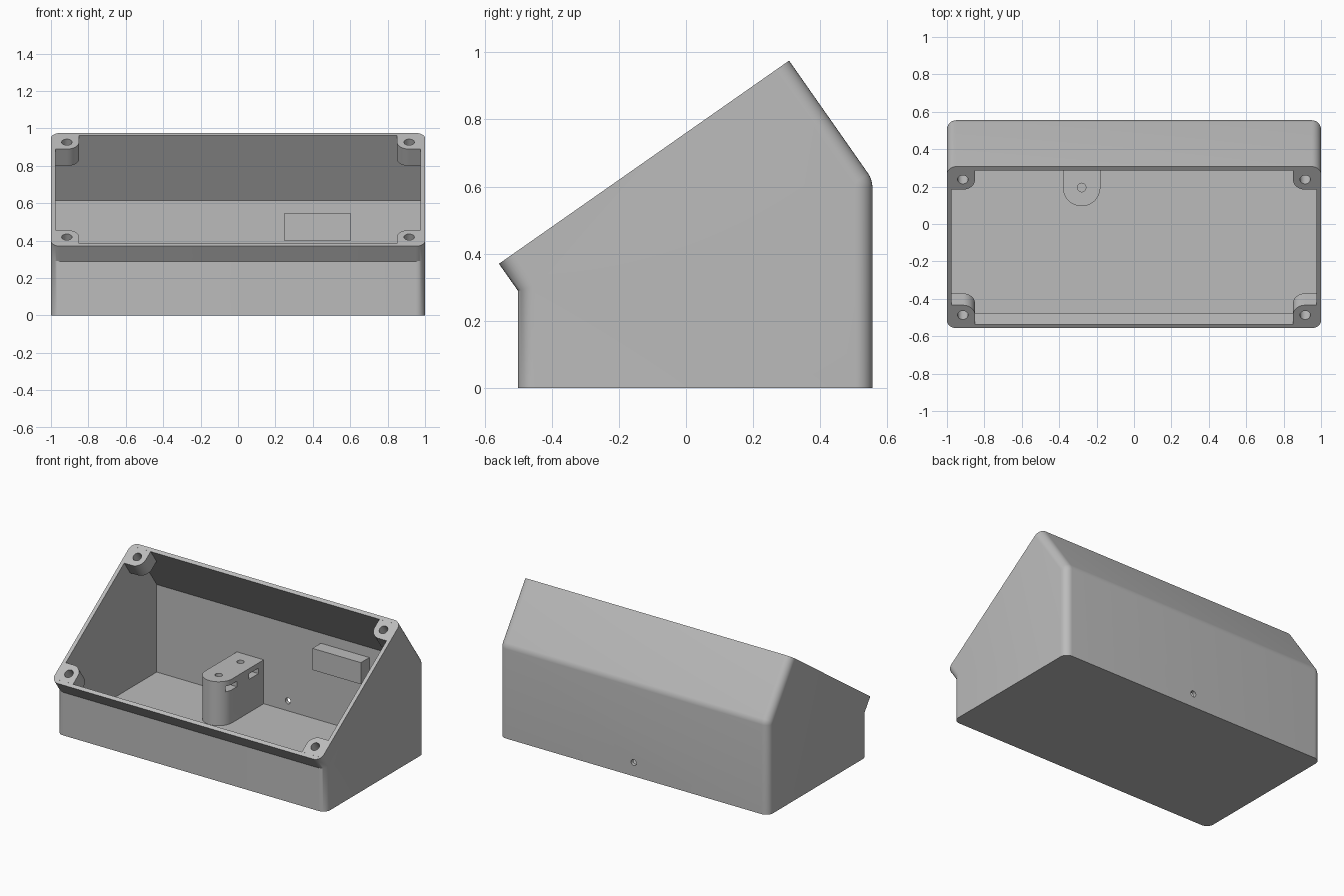
import bpy, bmesh, math
from mathutils import Matrix, Vector

cube = bpy.data.objects.get("Cube")
if cube:
    bpy.data.objects.remove(cube, do_unlink=True)

plastic = bpy.data.materials.new("grey_plastic")
plastic.use_nodes = True
GREY = (0.5, 0.5, 0.5, 1)
plastic.diffuse_color = GREY
plastic.node_tree.nodes["Principled BSDF"].inputs["Base Color"].default_value = GREY

WALL = 0.025
ROUND = 0.05
# Frames: upright, sideways (profile in y/z, depth along x), and the sloped opening
UPRIGHT = Matrix.Identity(4)
SIDEWAYS = Matrix(((0, 0, 1, 0), (1, 0, 0, 0), (0, 1, 0, 0), (0, 0, 0, 1)))
FRONT_LIP, PEAK = Vector((0, -0.557, 0.37)), Vector((0, 0.307, 0.975))
SLOPE = Matrix.Translation((FRONT_LIP + PEAK) / 2) @ Matrix.Rotation(math.radians(35), 4, "X")
HALF = (PEAK - FRONT_LIP).length / 2


def prism(name, points, low, high, frame=UPRIGHT):
    """Extrude a flat outline from low to high along the frame's third axis."""
    bm = bmesh.new()
    face = bm.faces.new([bm.verts.new((p[0], p[1], low)) for p in points])
    top = bmesh.ops.extrude_face_region(bm, geom=[face])["geom"]
    moved = [g for g in top if isinstance(g, bmesh.types.BMVert)]
    bmesh.ops.translate(bm, verts=moved, vec=(0, 0, high - low))
    bmesh.ops.transform(bm, matrix=frame, verts=bm.verts)
    bmesh.ops.recalc_face_normals(bm, faces=bm.faces)
    mesh = bpy.data.meshes.new(name)
    bm.to_mesh(mesh)
    bm.free()
    mesh.materials.append(plastic)
    obj = bpy.data.objects.new(name, mesh)
    bpy.context.collection.objects.link(obj)
    return obj


def arc(cx, cy, r, start, end, steps=16):
    angles = [math.radians(start + (end - start) * i / steps) for i in range(steps + 1)]
    return [(cx + r * math.cos(a), cy + r * math.sin(a)) for a in angles]


def circle(cx, cy, r):
    return arc(cx, cy, r, 0, 360, 32)[:-1]


def rect(x0, x1, y0, y1):
    return [(x0, y0), (x1, y0), (x1, y1), (x0, y1)]


def activate(obj):
    bpy.ops.object.select_all(action="DESELECT")
    obj.select_set(True)
    bpy.context.view_layer.objects.active = obj


def cut(obj, cutter):
    """Subtract a cutter and throw it away."""
    mod = obj.modifiers.new("cut", "BOOLEAN")
    mod.operation, mod.solver, mod.object = "DIFFERENCE", "EXACT", cutter
    activate(obj)
    bpy.ops.object.modifier_apply(modifier=mod.name)
    bpy.data.objects.remove(cutter, do_unlink=True)


def bevel(bm, edges, offset, segments):
    bmesh.ops.bevel(bm, geom=edges, offset=offset, offset_type="OFFSET",
                    segments=segments, profile=0.5, affect="EDGES")


# Housing: outer body with rounded ends
outer = [(-0.5, 0), (-0.5, 0.289), FRONT_LIP.yz, PEAK.yz, (0.555, 0.621), (0.555, 0)]
housing = prism("housing", outer, -1, 1, SIDEWAYS)
bm = bmesh.new()
bm.from_mesh(housing.data)
crease = [e for e in bm.edges if all(v.co.y > 0.5 and v.co.z > 0.5 for v in e.verts)]
bevel(bm, crease, 0.02, 4)
ends = [e for e in bm.edges
        if abs(e.verts[0].co.x - e.verts[1].co.x) < 0.001
        and abs(e.verts[0].co.y - e.verts[1].co.y) < 0.3]
bevel(bm, ends, ROUND, 8)
bm.to_mesh(housing.data)
bm.free()

# Hollow interior, left open along the slope
reach = Vector((-0.574, 0.819)) * 0.1
lip, peak = Vector((-0.5365, 0.384)), Vector((0.2865, 0.961))
inner = [(-0.475, WALL), (-0.475, 0.297), lip, lip + reach, peak + reach, peak,
         (0.53, 0.613), (0.53, WALL)]
cut(housing, prism("cavity", inner, WALL - 1, 1 - WALL, SIDEWAYS))

# Cable hole low in the back wall
cut(housing, prism("cable_bore", [(y, z) for z, y in circle(0, 0, 0.02)], 0.4, 0.7,
                   Matrix.Translation((0, 0, 0.092)) @ Matrix.Rotation(math.radians(-90), 4, "X")))
parts = [housing]

# Screw bosses in the corners of the opening
BOSS = 0.065
MID, FAR = 0.085, 0.15
boss_outline = [(WALL, WALL), (FAR, WALL)] + arc(MID, MID, BOSS, 0, 90) + [(WALL, FAR)]
for side, sx in (("left", 1), ("right", -1)):
    for end, sy in (("back", 1), ("front", -1)):
        def place(points):
            return [(sx * (1 - a), sy * (HALF - b)) for a, b in points]
        boss = prism(f"{end}_{side}_screw_boss", place(boss_outline), -0.11, 0, SLOPE)
        cut(boss, prism("screw_bore", place(circle(MID, MID, 0.028)), -0.09, 0.05, SLOPE))
        parts.append(boss)

# Mounting post on the floor, with two screw holes and nut slots
POST_X, POST_TOP = -0.28, 0.32
post = prism("mounting_post",
             arc(POST_X, 0.195, 0.1, 180, 360, 24) + [(POST_X + 0.1, 0.53), (POST_X - 0.1, 0.53)],
             WALL, POST_TOP)
for y in (0.195, 0.425):
    cut(post, prism("post_bore", circle(POST_X, y, 0.023), 0.14, 0.4))
    cut(post, prism("nut_slot", rect(POST_X - 0.05, 0, y - 0.05, y + 0.05), 0.248, 0.285))
parts.append(post)

# Block on the inside of the back wall
parts.append(prism("wall_block", rect(0.245, 0.605, 0.44, 0.53), 0.4, 0.545))

for part in parts:
    activate(part)
    bpy.ops.object.shade_smooth_by_angle(angle=math.radians(30))
